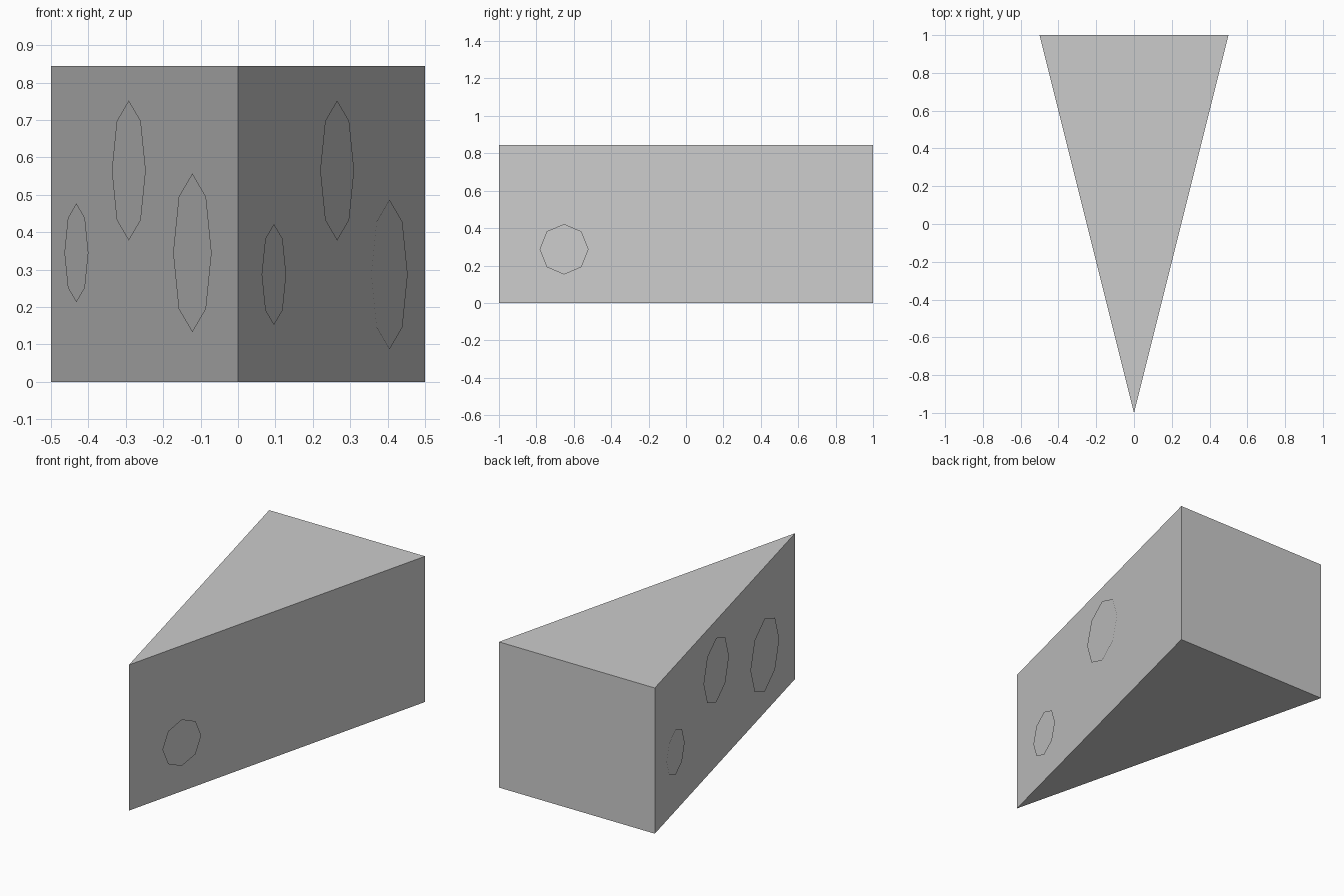
import bpy
import bmesh
from math import atan2, cos, sin, pi
from mathutils import Vector

cube = bpy.data.objects.get("Cube")
if cube:
    bpy.data.objects.remove(cube, do_unlink=True)

grey = bpy.data.materials.new("plain_grey")
grey.use_nodes = True
colour = (0.6, 0.6, 0.6, 1)
grey.diffuse_color = colour
grey.node_tree.nodes["Principled BSDF"].inputs["Base Color"].default_value = colour

HALF_WIDTH, HALF_LENGTH, HEIGHT = 0.5, 1.0, 0.845


def make_object(name, bm):
    mesh = bpy.data.meshes.new(name)
    bm.normal_update()
    bm.to_mesh(mesh)
    bm.free()
    mesh.materials.append(grey)
    obj = bpy.data.objects.new(name, mesh)
    bpy.context.collection.objects.link(obj)
    return obj


# Wedge body: a triangle extruded upwards
bm = bmesh.new()
outline = [(0, -HALF_LENGTH), (HALF_WIDTH, HALF_LENGTH), (-HALF_WIDTH, HALF_LENGTH)]
base = bm.faces.new([bm.verts.new((x, y, 0)) for x, y in outline])
top = bmesh.ops.extrude_face_region(bm, geom=[base])
top_verts = [v for v in top["geom"] if isinstance(v, bmesh.types.BMVert)]
bmesh.ops.translate(bm, verts=top_verts, vec=(0, 0, HEIGHT))
bmesh.ops.recalc_face_normals(bm, faces=bm.faces)
make_object("cheese_wedge", bm)


# Eight-sided hole spots lying on the slanted sides
def hole_spot(name, side, x, z, radius, lift):
    slope = atan2(HALF_WIDTH, 2 * HALF_LENGTH)
    along = Vector((side * sin(slope), cos(slope), 0))
    y = (x - lift) * 2 * HALF_LENGTH / HALF_WIDTH - HALF_LENGTH
    centre = Vector((side * x, y, z))
    bm = bmesh.new()
    ring = []
    for i in range(8):
        angle = side * i * pi / 4
        offset = along * cos(angle) + Vector((0, 0, sin(angle)))
        ring.append(bm.verts.new(centre + offset * radius))
    bm.faces.new(ring)
    make_object(name, bm)


# side, distance from the middle, height, radius, lift off the side
spots = {
    "left_front_hole": (1, 0.096, 0.287, 0.135, 0.009),
    "left_middle_hole": (1, 0.265, 0.565, 0.187, 0.004),
    "left_back_hole": (1, 0.405, 0.287, 0.2, 0.002),
    "right_front_hole": (-1, 0.122, 0.345, 0.212, 0.009),
    "right_middle_hole": (-1, 0.292, 0.565, 0.187, 0.007),
    "right_back_hole": (-1, 0.432, 0.345, 0.132, 0.004),
}
for name, values in spots.items():
    hole_spot(name, *values)
